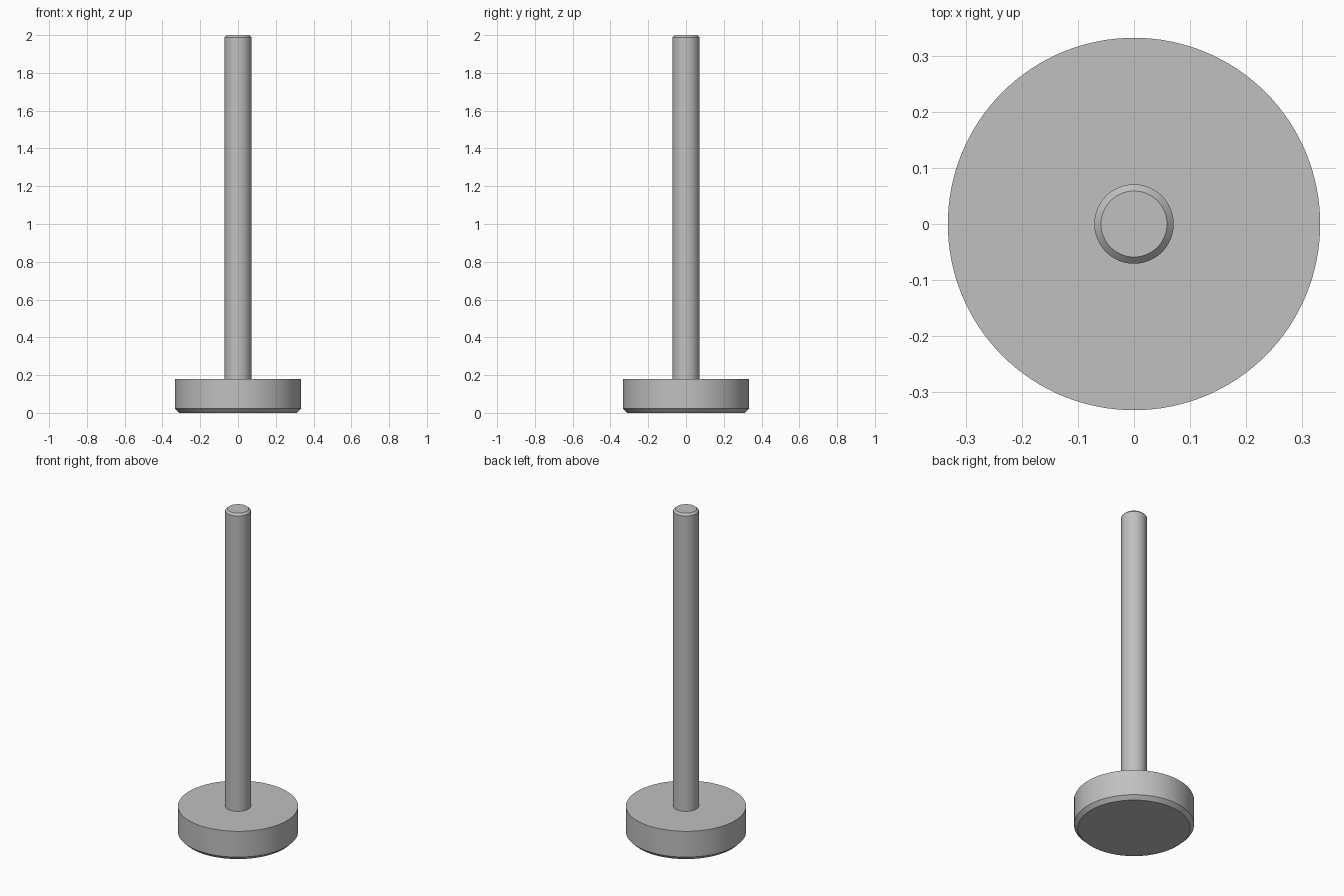
import bpy
import math
import bmesh

SIDES = 128

cube = bpy.data.objects.get("Cube")
if cube:
    bpy.data.objects.remove(cube, do_unlink=True)

# Plain grey metal for the whole foot
grey = bpy.data.materials.new("grey_metal")
grey.use_nodes = True
colour = (0.53, 0.53, 0.53, 1.0)
grey.diffuse_color = colour
grey.node_tree.nodes["Principled BSDF"].inputs["Base Color"].default_value = colour


def turned_part(name, profile):
    """Revolve (radius, height) points around z and cap both ends."""
    bm = bmesh.new()
    rings = []
    for radius, height in profile:
        ring = []
        for i in range(SIDES):
            a = math.tau * i / SIDES
            ring.append(bm.verts.new((radius * math.cos(a), radius * math.sin(a), height)))
        rings.append(ring)
    for low, high in zip(rings, rings[1:]):
        for i in range(SIDES):
            j = (i + 1) % SIDES
            bm.faces.new((low[i], low[j], high[j], high[i]))
    bm.faces.new(rings[0][::-1])
    bm.faces.new(rings[-1])
    mesh = bpy.data.meshes.new(name)
    bm.to_mesh(mesh)
    bm.free()
    mesh.materials.append(grey)
    obj = bpy.data.objects.new(name, mesh)
    bpy.context.collection.objects.link(obj)
    bpy.ops.object.select_all(action="DESELECT")
    obj.select_set(True)
    bpy.context.view_layer.objects.active = obj
    bpy.ops.object.shade_smooth_by_angle(angle=math.radians(30))
    return obj


# Round foot with a chamfered lower rim
turned_part("base_disc", [(0.311, 0), (0.333, 0.022), (0.333, 0.18)])

# Upright rod with a chamfered tip, seated in the foot
turned_part("rod", [(0.071, 0.17), (0.071, 1.988), (0.059, 2.0)])
